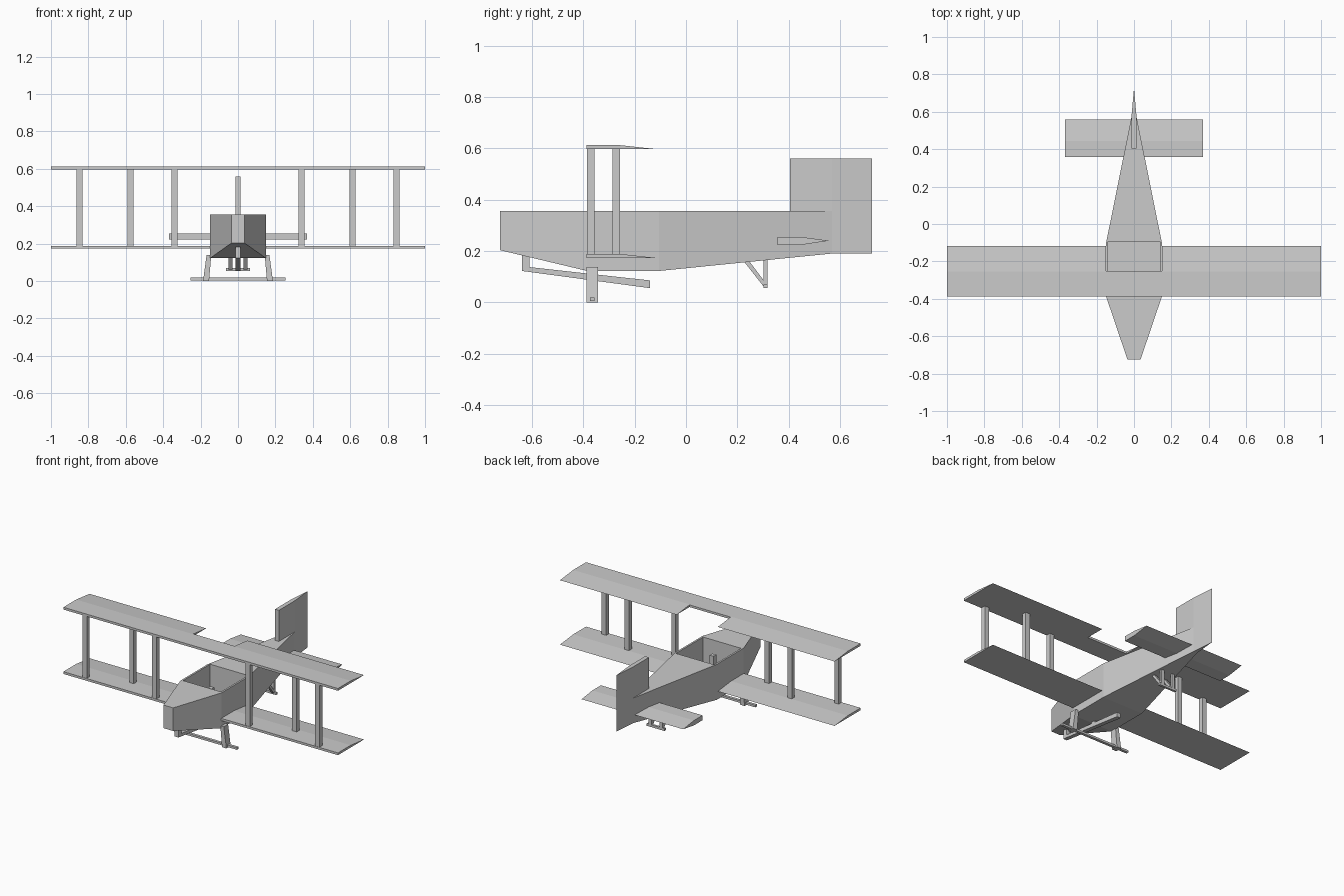
import bpy, bmesh

if "Cube" in bpy.data.objects:
    bpy.data.objects.remove(bpy.data.objects["Cube"])


def finish(name, bm):
    bmesh.ops.remove_doubles(bm, verts=bm.verts, dist=0.0005)
    bmesh.ops.recalc_face_normals(bm, faces=bm.faces)
    mesh = bpy.data.meshes.new(name)
    bm.to_mesh(mesh)
    bm.free()
    ob = bpy.data.objects.new(name, mesh)
    bpy.context.collection.objects.link(ob)
    return ob


def loft(name, rings):
    """Skin a row of equal-length closed rings and cap both ends."""
    bm = bmesh.new()
    rows = [[bm.verts.new(p) for p in ring] for ring in rings]
    n = len(rows[0])
    for a, b in zip(rows, rows[1:]):
        for i in range(n):
            j = (i + 1) % n
            bm.faces.new((a[i], a[j], b[j], b[i]))
    bm.faces.new(rows[0])
    bm.faces.new(rows[-1])
    return finish(name, bm)


def prism(name, profile, x0, x1):
    """Extrude a (y, z) side profile along x."""
    return loft(name, [[(x, y, z) for y, z in profile] for x in (x0, x1)])


def box(name, x0, x1, y0, y1, z0, z1):
    return prism(name, [(y0, z0), (y1, z0), (y1, z1), (y0, z1)], x0, x1)


def cut(ob, cutter):
    cutter.hide_render = True
    cutter.hide_viewport = False
    mod = ob.modifiers.new("cut", 'BOOLEAN')
    mod.operation = 'DIFFERENCE'
    mod.solver = 'EXACT'
    mod.object = cutter
    bpy.context.view_layer.objects.active = ob
    bpy.ops.object.modifier_apply(modifier=mod.name)
    bpy.data.objects.remove(cutter)


# Fuselage: y, half width, bottom height; flat top deck
TOP = 0.355
sections = [(-0.725, 0.035, 0.203), (-0.385, 0.15, 0.122),
            (-0.105, 0.15, 0.122), (0.57, 0.014, 0.19)]
fuselage = loft("fuselage", [[(-w, y, b), (w, y, b), (w, y, TOP), (-w, y, TOP)]
                             for y, w, b in sections])
# Open cockpit
cut(fuselage, box("cockpit_cutter", -0.138, 0.138, -0.375, -0.093, 0.14, 0.5))
box("control_stick", -0.014, 0.014, -0.295, -0.267, 0.135, 0.31)

# Tail fin with wedge-shaped trailing edge
fin_plan = [(-0.014, 0.405), (0.014, 0.405), (0.014, 0.57), (0, 0.725), (-0.014, 0.57)]
fin = loft("tail_fin", [[(x, y, z) for x, y in fin_plan] for z in (0.34, 0.56)])
rudder_plan = [(0.014, 0.57), (0, 0.725), (-0.014, 0.57)]
loft("rudder", [[(x, y, z) for x, y in rudder_plan] for z in (0.19, 0.34)])

# Wings: flat bottom, flat front deck, tapered rear
def wing_profile(z, rear):
    return [(-0.388, z), (rear, z), (-0.255, z + 0.015), (-0.388, z + 0.015)]

upper = prism("upper_wing", wing_profile(0.597, -0.117), -1, 1)
cut(upper, box("notch_cutter", -0.15, 0.15, -0.25, 0.0, 0.5, 0.7))
for side, s in (("left", -1), ("right", 1)):
    prism(side + "_lower_wing", wing_profile(0.173, -0.117), s * 0.143, s)

# Wing struts: outer and inner at the front edge, middle ones set back
for x, y in ((-0.847, -0.371), (-0.575, -0.272), (-0.34, -0.371),
             (0.34, -0.371), (0.612, -0.272), (0.847, -0.371)):
    box("wing_strut", x - 0.016, x + 0.016, y - 0.015, y + 0.015, 0.18, 0.602)

# Tailplane
prism("tailplane", [(0.357, 0.223), (0.445, 0.223), (0.558, 0.24),
                    (0.445, 0.255), (0.357, 0.255)], -0.37, 0.37)

# Landing gear: axle, tapered side legs
box("axle", -0.255, 0.255, -0.375, -0.357, 0.004, 0.018)
for s in (-1, 1):
    loft("gear_leg", [[(s * a, -0.388, z), (s * b, -0.388, z),
                       (s * b, -0.343, z), (s * a, -0.343, z)]
                      for a, b, z in ((0.155, 0.187, 0), (0.143, 0.168, 0.138))])

# Nose skid and its posts
prism("nose_skid", [(-0.64, 0.122), (-0.14, 0.055), (-0.14, 0.085), (-0.61, 0.137),
                    (-0.64, 0.14)], -0.014, 0.014)
box("nose_skid_post", -0.014, 0.014, -0.64, -0.61, 0.125, 0.19)
box("rear_skid_post", -0.012, 0.012, -0.378, -0.352, 0.1, 0.13)

# Tail skid: twin V legs and a cross bar
for s in (-1, 1):
    x0, x1 = s * 0.03, s * 0.05
    prism("tail_skid_post", [(0.302, 0.056), (0.317, 0.056), (0.317, 0.168),
                             (0.302, 0.168)], x0, x1)
    prism("tail_skid_brace", [(0.225, 0.16), (0.245, 0.162), (0.308, 0.078),
                              (0.302, 0.062)], x0, x1)
box("tail_skid_bar", -0.065, 0.065, 0.302, 0.317, 0.055, 0.07)
